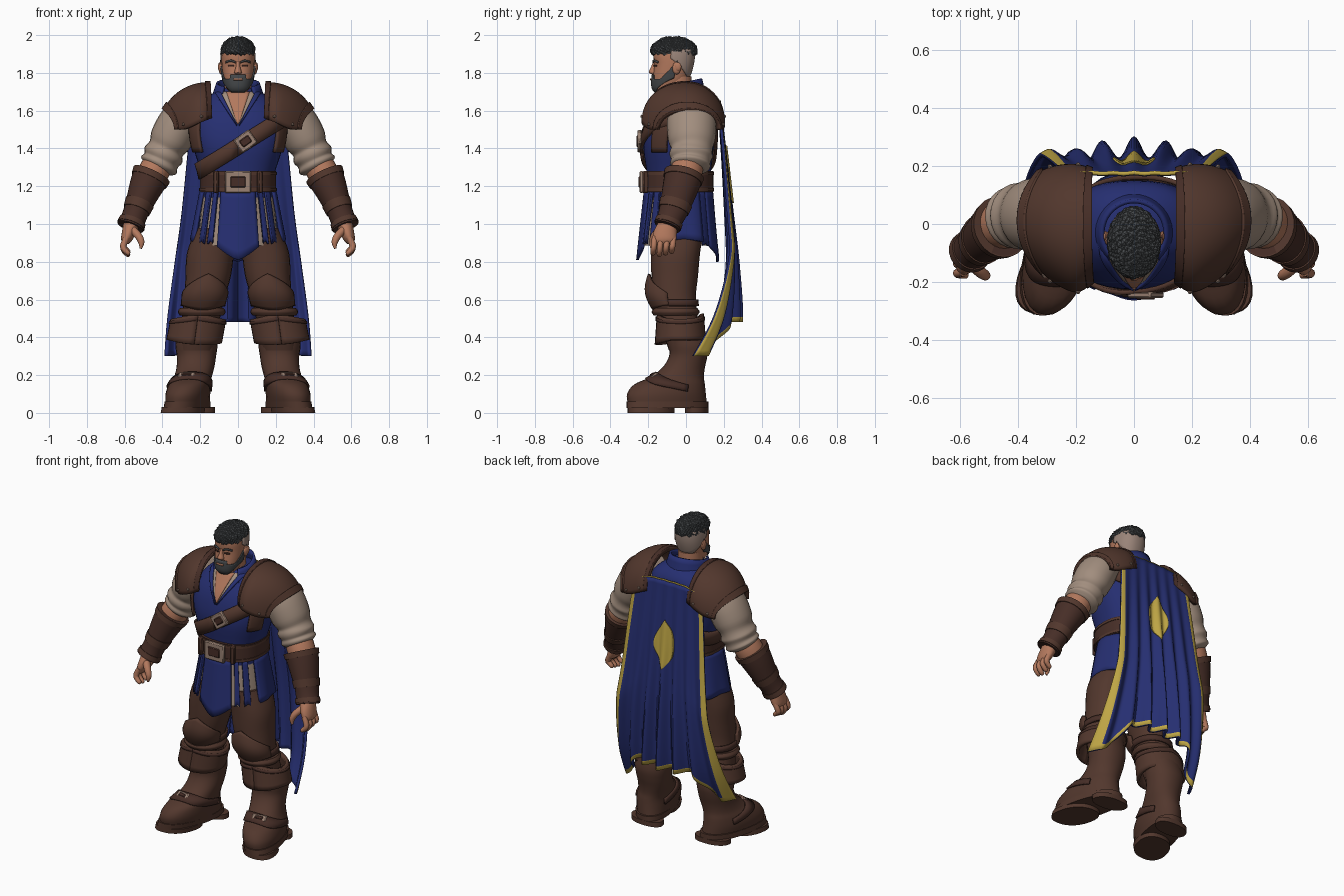
import bpy, bmesh, math, random
from mathutils import Vector, Matrix

if "Cube" in bpy.data.objects:
    bpy.data.objects.remove(bpy.data.objects["Cube"])
random.seed(4)
R, sin, cos, pi = math.radians, math.sin, math.cos, math.pi
def material(name, *c):
    m = bpy.data.materials.new(name)
    m.diffuse_color = (*c, 1)
    m.use_nodes = True
    m.node_tree.nodes["Principled BSDF"].inputs["Base Color"].default_value = m.diffuse_color
    return m
BLUE, BROWN = material("blue cloth", .019, .028, .165), material("brown leather", .084, .038, .026)
DARK, LINEN = material("dark leather", .062, .027, .020), material("linen", .36, .27, .21)
SKIN, HAIR = material("skin", .45, .19, .11), material("charcoal hair", .058, .063, .067)
STUBBLE, GOLD = material("shaved hair", .32, .23, .19), material("gold trim", .52, .38, .06)
METAL = material("dull metal", .32, .22, .17)

# helpers
def finish(name, bm, mats, mirror=False, thick=0, offset=0, bevel=0):
    me = bpy.data.meshes.new(name)
    bm.to_mesh(me)
    ob = bpy.data.objects.new(name, me)
    bpy.context.collection.objects.link(ob)
    for m in (mats if isinstance(mats, list) else [mats]):
        me.materials.append(m)
    if thick:
        s = ob.modifiers.new("thickness", 'SOLIDIFY')
        s.thickness, s.offset = thick, offset
    if bevel:
        ob.modifiers.new("bevel", 'BEVEL').width = bevel
    if mirror:
        ob.modifiers.new("mirror", 'MIRROR')
    return ob
def spline(p, k=4):
    out = []
    for i in range(len(p) - 1):
        a, b, c, d = p[max(i - 1, 0)], p[i], p[i + 1], p[min(i + 2, len(p) - 1)]
        for t in (j / k for j in range(k)):
            out.append(tuple(.5 * (2 * q + (r - o) * t + (2 * o - 5 * q + 4 * r - s) * t * t
                       + (3 * q - o - 3 * r + s) * t ** 3) for o, q, r, s in zip(a, b, c, d)))
    return out + [tuple(p[-1])]
def power(v, n): return math.copysign(abs(v) ** (2 / n), v)
def yr(z, y0, y1, rx, x=0): return (x, (y0 + y1) / 2, z, rx, (y1 - y0) / 2)
def splay(p, shear): return Vector((p[0] - shear * p[1] * max(0, 1 - p[2] / .3), p[1], p[2]))
def loft(name, rings, mat, n=2, k=4, segs=24, mirror=False, flat=True, shear=0):
    rs, bm, loops = spline(rings, k), bmesh.new(), []
    for i, r in enumerate(rs):
        a, b, c = Vector((1, 0, 0)), Vector((0, 1, 0)), Vector(r[:3])
        if not flat:
            t = (Vector(rs[min(i + 1, len(rs) - 1)][:3]) - Vector(rs[max(i - 1, 0)][:3])).normalized()
            b = (b - t * b.dot(t)).normalized()
            a = b.cross(t)
        loops.append([bm.verts.new(splay(c + a * r[3] * power(cos(q), n) + b * r[4] * power(sin(q), n), shear))
                      for q in (2 * pi * j / segs for j in range(segs))])
    for l, m in zip(loops, loops[1:]):
        for j in range(segs):
            bm.faces.new((l[j], l[(j + 1) % segs], m[(j + 1) % segs], m[j]))
    for end in (loops[0], loops[-1]):
        bm.faces.new(end)
    bmesh.ops.recalc_face_normals(bm, faces=bm.faces)
    return finish(name, bm, mat, mirror)
def limb(name, rings, mat, **kw): return loft(name, rings, mat, mirror=True, flat=False, **kw)
def at(rs, z, key=2):
    for p, q in zip(rs, rs[1:]):
        if p[key] <= z <= q[key]:
            return [x + (y - x) * (z - p[key]) / max(q[key] - p[key], 1e-6) for x, y in zip(p, q)]
    return rs[0] if z < rs[0][key] else rs[-1]
def surf(rs, a, z, off, n, shear=0):      # point on a loft at angle a from the front
    x, y, _, rx, ry = at(rs, z)
    return splay((x + (rx + off) * power(sin(a), n), y - (ry + off) * power(cos(a), n), z), shear)
def front(rs, x, z, off, n):              # point on the front of a loft at a given x
    _, y, _, rx, ry = at(rs, z)
    return Vector((x, y - off - ry * max(0, 1 - abs(x / rx) ** n) ** (1 / n), z))
def sheet(name, fn, nu, nv, mats, thick=.012, mirror=False, rule=None, offset=0):
    bm = bmesh.new()
    g = [[bm.verts.new(fn(i / nu, j / nv)) for j in range(nv + 1)] for i in range(nu + 1)]
    for i, j in ((i, j) for i in range(nu) for j in range(nv)):
        f = bm.faces.new((g[i][j], g[i + 1][j], g[i + 1][j + 1], g[i][j + 1]))
        f.material_index = rule((i + .5) / nu, (j + .5) / nv) if rule else 0
    return finish(name, bm, mats, mirror, thick, offset)
def box(name, loc, size, mat, rot=(0, 0, 0), mirror=False):
    bm = bmesh.new()
    e = Matrix.Rotation(rot[2], 4, 'Z') @ Matrix.Rotation(rot[1], 4, 'Y') @ Matrix.Rotation(rot[0], 4, 'X')
    bmesh.ops.create_cube(bm, size=1, matrix=Matrix.Translation(loc) @ e @ Matrix.Diagonal((*size, 1)))
    return finish(name, bm, mat, mirror, bevel=.006)
def balls(name, items, mat, mirror=False, sub=2):
    bm = bmesh.new()
    for loc, s in items:
        bmesh.ops.create_icosphere(bm, subdivisions=sub, radius=1, matrix=Matrix.Translation(loc) @ Matrix.Diagonal((*s, 1)))
    return finish(name, bm, mat, mirror)
def buckle(name, loc, w, h, rot=(0, 0, 0), mirror=False):
    box(name, loc, (w, .022, h), METAL, rot, mirror)
    box(name + "_centre", loc, (w * .6, .032, h * .52), DARK, rot, mirror)
# torso, collar and chest strap
TR = [yr(1.14, -.2, .12, .185), yr(1.25, -.205, .13, .19), yr(1.4, -.225, .145, .235), yr(1.5, -.215, .15, .25),
      yr(1.58, -.19, .15, .235), yr(1.65, -.15, .14, .19), yr(1.7, -.12, .1, .12), yr(1.72, -.1, .06, .08)]
TORSO, N = spline(TR), 2.4
loft("vest", TR, BLUE, N, segs=40)
loft("neck", [yr(1.58, -.13, .03, .08), yr(1.68, -.125, .03, .074), yr(1.78, -.12, .03, .07)], SKIN)
for name, w, off, mat in (("shirt_opening", .1, .007, LINEN), ("bare_chest", .058, .013, SKIN)):
    sheet(name, lambda u, v: front(TORSO, (2 * u - 1) * (w * (1 - v) + .004), 1.7 - .17 * v, off, N), 8, 10, mat, .006)
sheet("lapel", lambda u, v: front(TORSO, .088 * (1 - v) + .004 + .03 * u * (1.1 - v), 1.7 - .18 * v, .014, N), 3, 10, BLUE, .012, True)
def collar(u, v):
    a = R(42 + 276 * u)
    return Vector(((.108 + .035 * v) * sin(a), -.03 - (.108 + .032 * v) * cos(a), (1.745 - .025 * cos(a)) * (1 - v) + 1.64 * v))
sheet("collar", collar, 32, 4, BLUE, .014)
sheet("armhole_strap", lambda u, v: surf(TORSO, R(48 + 28 * u), 1.62 - .24 * v, .012, N), 6, 8, BROWN, .014, True)
def baldric(u, v):
    z = 1.42
    for _ in range(12):
        z = 1.41 + .66 * surf(TORSO, 2 * pi * u, z, 0, N).x + (v - .5) * .1
    return surf(TORSO, 2 * pi * u, z, .013, N)
sheet("baldric", baldric, 56, 2, BROWN, .016)
buckle("baldric_buckle", (.04, -.245, 1.438), .1, .085, (0, R(-36), 0))
# belt
for name, z0, z1, d, mat in (("belt", 1.17, 1.28, 0, DARK), ("belt_edge", 1.175, 1.19, .004, BROWN), ("belt_edge", 1.26, 1.275, .004, BROWN)):
    loft(name, [yr(z, -.226 - d, .145 + d, .202 + d) for z in (z0, z1)], mat, N, 1, 40)
buckle("belt_buckle", (0, -.236, 1.222), .14, .115)
box("belt_loop", (.115, -.215, 1.222), (.025, .03, .115), BROWN, (0, 0, R(18)), True)
# skirt
loft("shirt_skirt", [yr(.885, -.22, .13, .212), yr(1.0, -.21, .125, .204), yr(1.18, -.2, .12, .183)], LINEN, 2.2, segs=32)
def panel(name, a0, w, zb, tip, mirror=True):
    def fn(u, v):
        a, drop = R(a0 + w * (2 * u - 1)), zb + tip * abs(2 * u - 1) ** 1.3 - 1.18
        wave = .005 * v * cos(a * 9)
        return Vector(((.196 + .05 * v + wave) * sin(a), -.04 - (.176 + .036 * v + wave) * cos(a), 1.18 + drop * v))
    sheet(name, fn, 12, 8, BLUE, .014, mirror)
for a0, w, zb, tip in ((0, 27, .81, .07), (180, 40, .80, .09)):
    panel("skirt_panel", a0, w, zb, tip, False)
for a0, w, zb in ((36, 3.5, .91), (51, 5, .91), (98, 29, .92), (133, 6, .90)):
    panel("skirt_strip", a0, w, zb, -.015)
# cape with folds and gold border
DRAPE = spline([(.3, .39, .23), (.5, .375, .262), (.8, .335, .255), (1.05, .30, .235), (1.35, .27, .21), (1.65, .24, .182)])
def cape(u, v, lift=0):
    s = 2 * u - 1
    k = min(1, max(0, (abs(s) - .5) / .38))
    z = 1.65 - .05 * s ** 4 - (1.17 - .05 * s ** 4 + .18 * k * k * (3 - 2 * k)) * v
    _, w, y = at(DRAPE, z, 0)
    fold = (.002 + .04 * v ** 1.3) * cos(2 * pi * s / .3) * (1 - .55 * abs(s))
    return Vector((s * w, y + fold + lift - .18 * max(0, (v - .55) / .45) ** 1.3 * abs(s) ** 2.5, z))
def border(u, v): return int(abs(2 * u - 1) > .9 or v > .975 or (v < .03 and abs(2 * u - 1) > .75))
thick = sheet("cape", cape, 80, 44, [BLUE, GOLD, BLUE, BLUE], .016, False, border, -1).modifiers["thickness"]
thick.material_offset, thick.material_offset_rim = 2, 2
sheet("cape_patch", lambda u, v: cape(.5 + .13 * sin(pi * v) * (2 * u - 1), .2 + .26 * v, .004), 20, 14, GOLD, .006)
sheet("cape_top_trim", lambda u, v: cape(u, 0) + Vector((0, -.014 * v, .003)), 40, 1, GOLD, .004)
# shoulder guards
GUARD = spline([(.145, 1.74, 1.56, -.19, .18), (.21, 1.735, 1.54, -.225, .195), (.28, 1.71, 1.515, -.21, .195),
                (.34, 1.665, 1.50, -.18, .185), (.39, 1.60, 1.50, -.145, .17)])
def guard(u, v, off=0):
    x, zt, zb, y0, y1 = at(GUARD, .145 + .245 * u, 0)
    return Vector((x + off * u - .065 * u * cos(pi * v) ** 2, (y0 + y1) / 2 - ((y1 - y0) / 2 + off) * power(cos(pi * v), 2.1),
                   zb + (zt - zb + off) * power(sin(pi * v), 2.1)))
for name, u0, du, off, mat in (("shoulder_guard", 0, 1, 0, BROWN), ("guard_inner_trim", 0, .12, .006, DARK), ("guard_outer_trim", .9, .1, .006, BROWN)):
    sheet(name, lambda u, v: guard(u0 + du * u, v, off), 12, 28, mat, .022, True)
balls("guard_rivet", [(guard(u, v, .012), (.009,) * 3) for u in (.25, .75) for v in (.04, .96)], METAL, True, 1)
# arms and hands
limb("sleeve", [(.22, .03, 1.65, .08, .11), (.30, .03, 1.55, .11, .13), (.355, .03, 1.45, .112, .125), (.38, .03, 1.40, .096, .11),
     (.395, .027, 1.365, .108, .115), (.408, .025, 1.335, .096, .104), (.42, .022, 1.31, .104, .106), (.43, .02, 1.29, .075, .08)], LINEN)
limb("forearm", [(.40, .02, 1.35, .075, .075), (.45, 0, 1.27, .082, .085), (.50, -.03, 1.17, .07, .07), (.56, -.09, 1.02, .045, .045)], SKIN)
BR = [(.457, -.01, 1.262, .1, .103), (.49, -.03, 1.19, .088, .095), (.53, -.06, 1.09, .07, .08),
      (.553, -.083, 1.03, .066, .07), (.57, -.1, .985, .072, .07)]
limb("bracer", BR, DARK)
for i in (0, 7, 13):
    limb("bracer_band", [(*p[:3], p[3] + .005, p[4] + .005) for p in spline(BR)[i:i + 3:2]], BROWN, k=1)
limb("palm", [(.562, -.095, 1.0, .045, .05), (.58, -.11, .95, .036, .062), (.592, -.115, .915, .028, .06), (.595, -.115, .895, .015, .045)], SKIN)
for i in range(4):
    y, d = -.165 + .033 * i, .008 * abs(i - 1)
    limb("finger", [(.588, y, .93, .016, .016), (.608, y - .005, .885, .017, .016), (.60, y - .008, .855 + d, .015, .015),
                    (.578, y - .01, .835 + d, .012, .013), (.573, y - .01, .832 + d, .004, .004)], SKIN, k=2, segs=10)
limb("thumb", [(.565, -.13, .975, .022, .024), (.53, -.165, .94, .02, .02), (.512, -.178, .905, .017, .017), (.515, -.183, .87, .006, .006)], SKIN)
# legs, knee guards and boot cuffs
LG = [(.22, 0, .33, .095, .09), (.205, -.03, .45, .1, .1), (.18, -.06, .6, .106, .112), (.158, -.06, .72, .12, .123),
      (.145, -.055, .85, .125, .13), (.11, -.045, .98, .11, .14)]
LEG = spline(LG)
loft("trouser_leg", LG, BROWN, 2.2, mirror=True)
def knee(u, v):
    s = abs(2 * u - 1)
    z = (.735 - .1 * s) * (1 - v) + (.545 + .03 * s) * v
    return surf(LEG, R(75) * (2 * u - 1), z, .01 + .022 * sin(pi * v) * (1 - s * s), 2.2)
sheet("knee_guard", knee, 16, 10, BROWN, .016, True)
sheet("knee_strap", lambda u, v: surf(LEG, 2 * pi * u, .60 - .035 * v, .008, 2.2), 28, 2, DARK, .012, True)
loft("knee_roll", [yr(z, -.17 - d, .06 + d, .115 + d, .192) for z, d in ((.515, 0), (.535, .012), (.555, 0))], BROWN, mirror=True)
def cuff(u, v, off=0):
    a = 2 * pi * u
    z = .525 - .03 * abs(sin(a)) * (1 - v) - .14 * v - .025 * v * max(0, cos(a + .4))
    return Vector((.21 + .022 * v + (.138 + off) * sin(a), -.03 - (.114 + .012 * v + off) * cos(a), z))
sheet("boot_cuff", cuff, 32, 5, BROWN, .02, True)
sheet("cuff_band", lambda u, v: cuff(u, .1 + .12 * v, .008), 32, 1, DARK, .014, True)
# boots
BT = [yr(.05, -.308, .11, .108, .245), yr(.1, -.312, .105, .112, .248), yr(.15, -.275, .1, .107, .245), yr(.19, -.19, .095, .1, .235),
      yr(.24, -.125, .1, .1, .225), yr(.3, -.09, .113, .104, .22), yr(.36, -.09, .118, .112, .22), yr(.44, -.1, .1, .11, .215)]
BOOT = spline(BT)
loft("boot", BT, BROWN, 2.15, mirror=True, shear=.25)
for name, z0, z1, y0, y1 in (("sole", .025, .06, -.316, .12), ("sole_tread", 0, .03, -.31, -.06), ("boot_heel", 0, .03, -.005, .12)):
    loft(name, [yr(z, y0, y1, .11, .247) for z in (z0, z1)], BROWN, 2.3, 1, 28, True, shear=.25)
sheet("instep_strap", lambda u, v: surf(BOOT, R(240 * u - 120), .215 - .045 * (1 - cos(R(240 * u - 120))) - .035 * v, .005, 2.15, .25), 28, 2, DARK, .01, True)
buckle("boot_buckle", (.272, -.172, .195), .09, .045, (R(-50), 0, R(12)), True)
# head
HD = [yr(1.695, -.155, -.06, .04), yr(1.72, -.174, -.02, .062), yr(1.77, -.176, .012, .077), yr(1.84, -.168, .035, .086),
      yr(1.9, -.172, .042, .086), yr(1.94, -.15, .036, .074), yr(1.965, -.11, -.01, .04)]
HEAD, M = spline(HD), 2.3
loft("head", HD, SKIN, M, segs=32)
def beard(u, v):
    a = abs(-98 + 196 * u)
    top = 1.79 if a < 26 else 1.768 + .1 * max(0, (a - 58) / 40) ** 1.5
    return surf(HEAD, R(-98 + 196 * u), top * (1 - v) + (1.698 + .075 * max(0, (a - 35) / 63)) * v, .004, M)
sheet("beard", beard, 48, 8, HAIR, .008)
def face(name, x, dx, z, dz, arch, off, mat, mirror=True):
    sheet(name, lambda u, v: front(HEAD, x + dx * u, z + arch * sin(pi * u) - dz * v, off, M), 6, 1, mat, .006, mirror)
face("mouth", -.024, .048, 1.771, .01, 0, .011, SKIN, False)
face("brow", .014, .05, 1.862, .011, .008, .006, HAIR)
face("eye", .021, .03, 1.841, .008, 0, .003, DARK)
sheet("shaved_sides", lambda u, v: surf(HEAD, R(84 + 192 * u), 1.925 - v * (.05 + .11 * sin(pi * u)), .003, M), 24, 6, STUBBLE, .006)
loft("nose", [yr(1.792, -.178, -.15, .014), yr(1.803, -.197, -.15, .02), yr(1.83, -.186, -.15, .012), yr(1.86, -.174, -.15, .01)], SKIN, segs=12)
balls("ear", [((.091, -.05, 1.825), (.012, .023, .034)), ((.098, -.042, 1.832), (.008, .018, .024))], SKIN, True)
# curly hair
C, S, curls = Vector((0, -.064, 1.916)), (.08, .112, .066), []
balls("hair_cap", [(C, S)], HAIR, sub=3)
for i in range(260):
    z, a, q = 1 - 1.2 * (i + .5) / 260, i * 2.39996, .011 + .007 * random.random()
    r = math.sqrt(1 - z * z)
    curls.append((C + Vector((S[0] * r * cos(a), S[1] * r * sin(a), S[2] * z)), (q, q, q)))
balls("hair_curls", curls, HAIR, sub=1)
# shading
for ob in bpy.data.objects:
    ob.select_set(True)
    bpy.context.view_layer.objects.active = ob
bpy.ops.object.shade_smooth_by_angle(angle=R(40))
